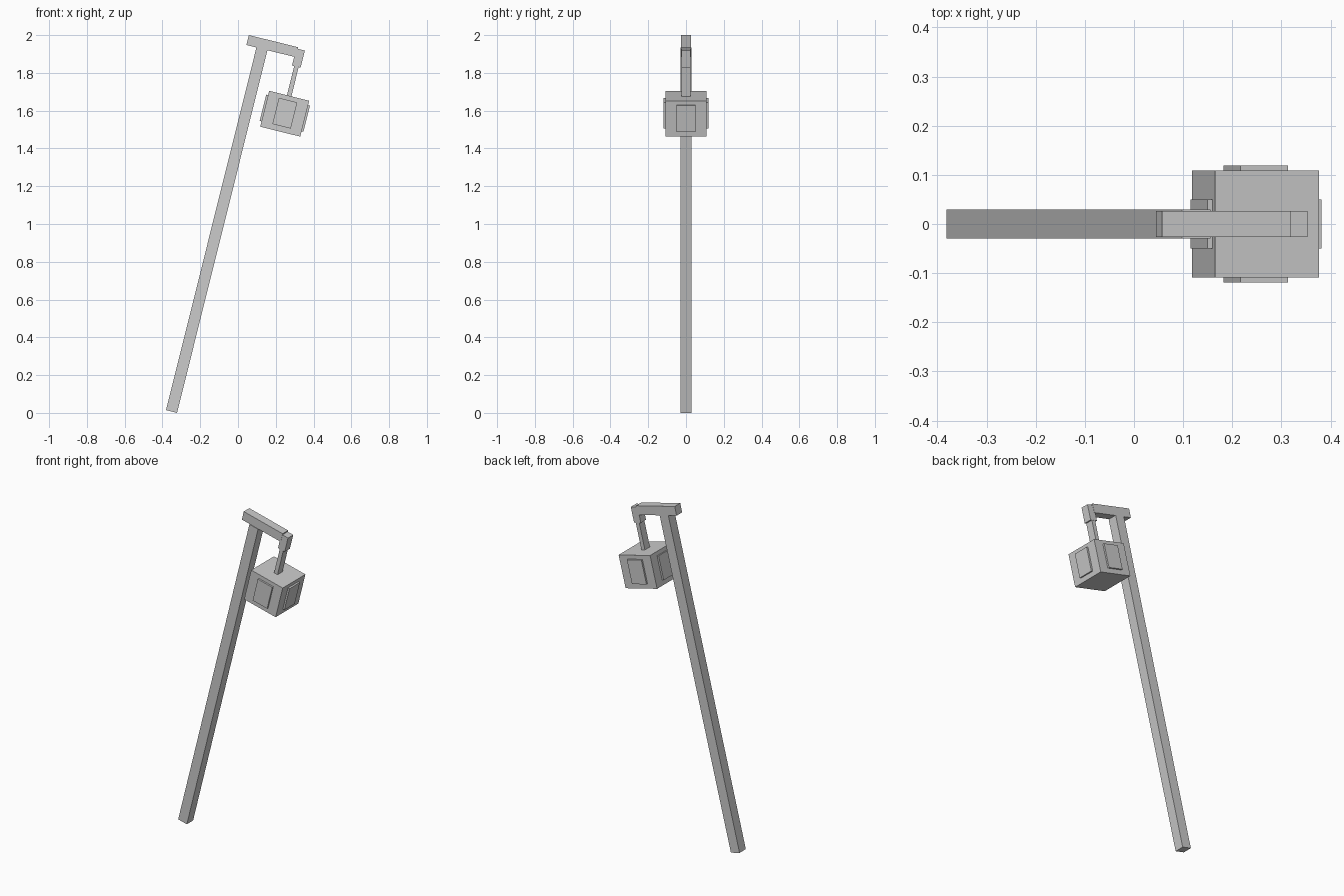
import bpy
import math
from mathutils import Matrix

if "Cube" in bpy.data.objects:
    bpy.data.objects.remove(bpy.data.objects["Cube"])

# The whole lamp post leans 14 degrees; parts are laid out upright, then tilted
LEAN = Matrix.Translation((-0.352, 0, 0.00725)) @ Matrix.Rotation(math.radians(14), 4, 'Y')

grey = bpy.data.materials.new("plain grey")
grey.diffuse_color = (0.6, 0.6, 0.6, 1)
grey.use_nodes = True
grey.node_tree.nodes["Principled BSDF"].inputs["Base Color"].default_value = grey.diffuse_color


def box(name, x, y, z):
    """Box from (min, max) ranges in the upright frame of the post."""
    bpy.ops.mesh.primitive_cube_add(size=1)
    ob = bpy.context.object
    ob.name = name
    mid = [(a + b) / 2 for a, b in (x, y, z)]
    size = [b - a for a, b in (x, y, z)]
    ob.data.transform(LEAN @ Matrix.Translation(mid) @ Matrix.Diagonal((*size, 1)))
    ob.data.materials.append(grey)
    return ob


# Post, top arm and its hooked end
box("post", (-0.03, 0.03), (-0.03, 0.03), (0, 1.979))
box("arm", (-0.085, 0.184), (-0.0265, 0.0265), (1.979, 2.033))
box("arm_end", (0.176, 0.2225), (-0.025, 0.025), (1.932, 2.025))

# Flat hanger strap
box("hanger", (0.188, 0.212), (-0.024, 0.024), (1.77, 1.934))

# Lantern body with a raised pane on each of its four sides
CX, HALF, PANE, RAISE = 0.2, 0.109, 0.05, 0.0105
Z_PANE = (1.606, 1.749)
box("lantern", (CX - HALF, CX + HALF), (-HALF, HALF), (1.577, 1.7725))
for s, front, side in ((-1, "front", "left"), (1, "back", "right")):
    depth = sorted((s * (HALF - 0.005), s * (HALF + RAISE)))
    box(front + "_pane", (CX - PANE, CX + PANE), depth, Z_PANE)
    box(side + "_pane", [CX + d for d in depth], (-PANE, PANE), Z_PANE)
